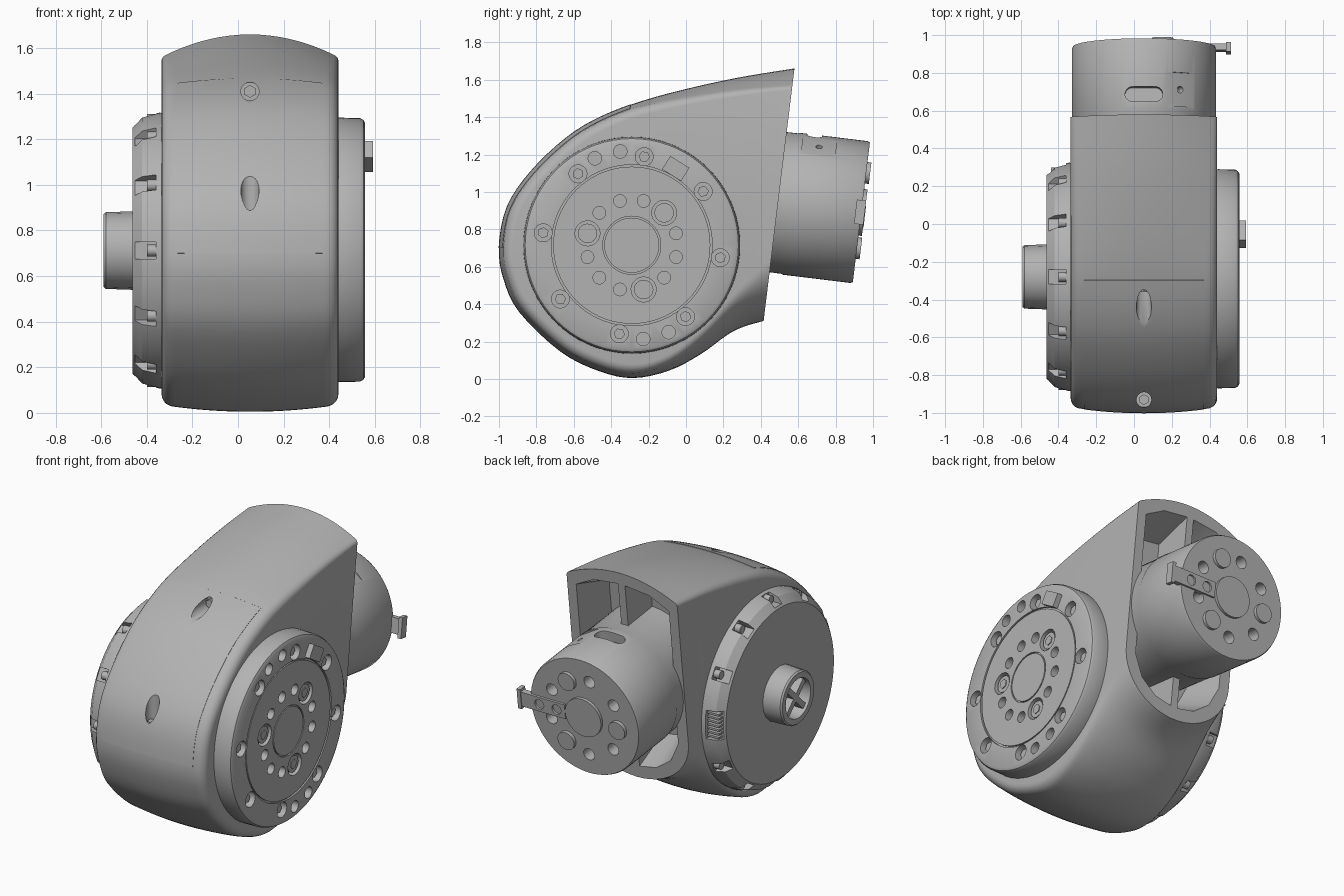
import bpy, bmesh, math
from mathutils import Matrix, Vector

if "Cube" in bpy.data.objects:
    bpy.data.objects.remove(bpy.data.objects["Cube"])

grey = bpy.data.materials.new("machined grey")
grey.use_nodes = True
grey.diffuse_color = (0.45, 0.45, 0.45, 1)
grey.node_tree.nodes["Principled BSDF"].inputs["Base Color"].default_value = grey.diffuse_color


def frame(x, y, z, origin):
    m = Matrix((x, y, z)).transposed().to_4x4()
    m.translation = origin
    return m


# Local frames: z points out of each face
MID, HALF = 0.0525, 0.3875
FLANGE = frame((0, 1, 0), (0, 0, 1), (1, 0, 0), (0, -0.29, 0.715))
COVER = frame((0, -1, 0), (0, 0, 1), (-1, 0, 0), (0, -0.28, 0.712))
STUB = frame((-1, 0, 0), (0, 0.121, 0.9926), (0, 0.9926, -0.121), (MID, 0.494, 0.945))


def turn(angle):
    return Matrix.Rotation(math.radians(angle), 4, 'Z')


def finish(name, bm):
    bmesh.ops.recalc_face_normals(bm, faces=bm.faces)
    mesh = bpy.data.meshes.new(name)
    bm.to_mesh(mesh)
    bm.free()
    mesh.materials.append(grey)
    ob = bpy.data.objects.new(name, mesh)
    bpy.context.collection.objects.link(ob)
    return ob


def add_cyl(bm, m, r, lo, hi, at=(0, 0), segs=20):
    place = m @ Matrix.Translation((at[0], at[1], (lo + hi) / 2))
    bmesh.ops.create_cone(bm, cap_ends=True, segments=segs, radius1=r, radius2=r, depth=hi - lo, matrix=place)


def add_box(bm, m, lo, hi):
    lo, hi = Vector(lo), Vector(hi)
    bmesh.ops.create_cube(bm, size=1, matrix=m @ Matrix.Translation((lo + hi) / 2) @ Matrix.Diagonal((*(hi - lo), 1)))


def add_prism(bm, m, pts, lo, hi, low_scale=1):
    a = [bm.verts.new(m @ Vector((x * low_scale, y * low_scale, lo))) for x, y in pts]
    b = [bm.verts.new(m @ Vector((x, y, hi))) for x, y in pts]
    bm.faces.new(a)
    bm.faces.new(b)
    for i in range(len(a)):
        bm.faces.new((a[i - 1], a[i], b[i], b[i - 1]))


def lathe(name, m, profile, segs=64):
    bm = bmesh.new()
    rings = []
    for r, h in profile:
        if r == 0:
            rings.append([bm.verts.new(m @ Vector((0, 0, h)))] * segs)
        else:
            rings.append([bm.verts.new(m @ turn(360 * k / segs) @ Vector((r, 0, h))) for k in range(segs)])
    for a, b in zip(rings, rings[1:]):
        for k in range(segs):
            bm.faces.new(list(dict.fromkeys((a[k - 1], a[k], b[k], b[k - 1]))))
    return finish(name, bm)


def cut(target, bm):
    tool = finish("cutter", bm)
    mod = target.modifiers.new("cut", 'BOOLEAN')
    mod.operation, mod.solver, mod.object = 'DIFFERENCE', 'EXACT', tool
    bpy.context.view_layer.update()
    deps = bpy.context.evaluated_depsgraph_get()
    mesh = bpy.data.meshes.new_from_object(target.evaluated_get(deps))
    target.modifiers.clear()
    if mesh.polygons:
        target.data = mesh
    bpy.data.objects.remove(tool)


# Housing outline in (y, z), smoothed by a spline
keys = [Vector(p) for p in (
    (0.58, 1.66), (0.3, 1.615), (0.02, 1.555), (-0.24, 1.485), (-0.46, 1.4), (-0.64, 1.29), (-0.83, 1.11),
    (-0.957, 0.92), (-1, 0.7), (-0.975, 0.53), (-0.89, 0.355), (-0.67, 0.145), (-0.46, 0.04), (-0.28, 0.005),
    (-0.09, 0.045), (0.075, 0.13), (0.22, 0.235), (0.31, 0.28), (0.415, 0.31))]
outline = []
for i in range(len(keys) - 1):
    p0, p1, p2, p3 = keys[max(i - 1, 0)], keys[i], keys[i + 1], keys[min(i + 2, len(keys) - 1)]
    for k in range(4):
        t = k / 4
        outline.append(p1 + t / 2 * (p2 - p0 + t * (2 * p0 - 5 * p1 + 4 * p2 - p3 + t * (3 * p1 - p0 - 3 * p2 + p3))))
outline.append(keys[-1])


def surface(p, t, lift=0):
    """Point on the crowned skin at outline point p, t from -1 to 1 across the width."""
    back = 0.415 + (p.y - 0.31) * 0.165 / 1.35
    s = min(max((p.x + 0.29) / (back + 0.29), 0), 1)
    target = Vector((-0.29, 0.71)).lerp(Vector((0.4944, 0.96)), s)
    r = 0.12 * (1 - 0.7 * s)
    e = max(0, (abs(t) - 1 + r) / r)
    edge = 0.045 * (1 - 0.7 * s) * (1 - math.sqrt(max(0, 1 - e * e)))
    if p.y > 0.9:
        inset = (0.03 + 0.07 * s) * t * t + edge
    else:
        inset = (1 - s * s) * (0.03 * t * t + edge) + s * s * 0.33 * (1 - math.sqrt(max(0, 1 - t * t)))
    q = p + (target - p).normalized() * (inset - lift)
    return Vector((MID + HALF * t, q.x, q.y))


bm = bmesh.new()
steps = [math.sin(k * math.pi / 28) for k in range(-14, 15)]
rows = [[bm.verts.new(surface(p, t)) for t in steps] for p in outline]
for a, b in zip(rows, rows[1:]):
    for k in range(len(steps) - 1):
        bm.faces.new((a[k], a[k + 1], b[k + 1], b[k]))
bm.faces.new([r[0] for r in rows])
bm.faces.new([r[-1] for r in rows])
bm.faces.new(rows[0] + rows[-1][::-1])
housing = finish("housing", bm)

# Hollow pockets around the outlet
bm = bmesh.new()
upper = ((0.025, 0.2), (0.025, 0.665), (0.2, 0.645), (0.335, 0.575), (0.335, 0.2))
lower = ((0.025, -0.2), (0.025, -0.58), (0.15, -0.555), (0.26, -0.475), (0.325, -0.34), (0.325, -0.2))
for side in (-1, 1):
    for pts in (upper, lower):
        add_prism(bm, STUB, [(side * x, y) for x, y in pts], -0.25, 0.05, 0.82)
cut(housing, bm)

# Raised front panel
bm = bmesh.new()
across = [(-0.265 + 0.635 * k / 16 - MID) / HALF for k in range(17)]
rows = [[bm.verts.new(surface(p, t, 0.002)) for t in across] for p in outline if p.x < -0.29 and p.y > 0.69]
low = [[bm.verts.new(v.co + Vector((0, 0.02, -0.01))) for v in r] for r in rows]
n, m = len(rows), len(across)
for g in (rows, low):
    for i in range(n - 1):
        for k in range(m - 1):
            bm.faces.new((g[i][k], g[i][k + 1], g[i + 1][k + 1], g[i + 1][k]))
rim = [(0, k) for k in range(m)] + [(i, m - 1) for i in range(1, n)]
rim += [(n - 1, k) for k in range(m - 2, -1, -1)] + [(i, 0) for i in range(n - 2, 0, -1)]
for (a, b), (c, d) in zip(rim, rim[1:] + rim[:1]):
    bm.faces.new((rows[a][b], rows[c][d], low[c][d], low[a][b]))
panel = finish("front_panel", bm)

# Screw bores, one level and one upright
LEVEL = frame((1, 0, 0), (0, 0, 1), (0, -1, 0), (MID, 0, 1.41))
UPRIGHT = Matrix.Translation((MID, -0.93, 0))
for part in (housing, panel):
    bm = bmesh.new()
    add_cyl(bm, LEVEL, 0.04, 0.33, 1.1)
    add_cyl(bm, UPRIGHT, 0.04, 0.86, 1.4)
    cut(part, bm)
bm = bmesh.new()
add_cyl(bm, LEVEL, 0.028, 0.3, 0.36, segs=6)
add_cyl(bm, UPRIGHT, 0.028, 0.83, 0.89, segs=6)
finish("panel_screws", bm)

# Output flange with grooves, bolt holes and bolts
flange = lathe("output_flange", FLANGE, [
    (0, 0.4), (0.575, 0.4), (0.58, 0.445), (0.578, 0.535), (0.57, 0.55), (0.555, 0.558), (0.43, 0.558), (0.43, 0.546),
    (0.42, 0.546), (0.42, 0.556), (0.155, 0.556), (0.155, 0.546), (0.147, 0.546), (0.147, 0.556), (0, 0.556)], 72)
holes, bolts = bmesh.new(), bmesh.new()
for k in range(8):
    spin = FLANGE @ turn(37 + 45 * k)
    add_cyl(holes, spin, 0.048, 0.51, 0.6, (0.478, 0))
    add_cyl(bolts, spin, 0.03, 0.5, 0.535, (0.478, 0), 6)
for a in (97, 113, 277, 293):
    add_cyl(holes, FLANGE @ turn(a), 0.036, 0.5, 0.6, (0.505, 0))
for k in range(12):
    spin = FLANGE @ turn(15 + 30 * k)
    large = k % 4 == 1
    add_cyl(holes, spin, 0.067 if large else 0.034, 0.51, 0.6, (0.245, 0))
    if large:
        add_cyl(bolts, spin, 0.052, 0.5, 0.545, (0.245, 0))
        add_cyl(bolts, spin, 0.03, 0.54, 0.55, (0.245, 0), 6)
cut(flange, holes)
finish("flange_bolts", bolts)
bm = bmesh.new()
add_box(bm, FLANGE @ Matrix.Translation((0.235, 0.41, 0)) @ turn(-32), (-0.06, -0.042, 0.53), (0.06, 0.042, 0.592))
finish("flange_key", bm)

# Side cover with notched rim
cover = lathe("side_cover", COVER, [(0, 0.3), (0.6, 0.3), (0.605, 0.345), (0.585, 0.42), (0.54, 0.462), (0, 0.462)], 72)
notches, bolts, ribs = bmesh.new(), bmesh.new(), bmesh.new()
for k in range(12):
    spin = COVER @ turn(30 * k)
    wide = 0.09 if k == 6 else 0.038
    add_box(notches, spin, (0.545, -wide, 0.36), (0.7, wide, 0.452))
    if k == 6:
        for j in range(-3, 4):
            add_box(ribs, spin, (0.53, j * 0.024 - 0.006, 0.34), (0.58, j * 0.024 + 0.006, 0.44))
    else:
        add_cyl(bolts, spin, 0.026, 0.33, 0.4, (0.572, 0), 12)
cut(cover, notches)
finish("cover_bolts", bolts)
finish("connector_ribs", ribs)

# Hollow hub with a cross inside
lathe("hub", COVER, [(0, 0.44), (0.173, 0.44), (0.168, 0.58), (0.16, 0.59), (0.125, 0.59), (0.115, 0.5), (0, 0.5)], 20)
bm = bmesh.new()
for a in (45, 135):
    add_box(bm, COVER @ turn(a), (-0.118, -0.018, 0.49), (0.118, 0.018, 0.575))
finish("hub_cross", bm)

# Outlet cylinder with holes and bosses on its end
outlet = lathe("outlet", STUB, [
    (0, -0.3), (0.375, -0.3), (0.378, 0.06), (0.382, 0.07), (0.382, 0.435), (0.376, 0.447), (0, 0.447)], 72)
holes, bosses = bmesh.new(), bmesh.new()
for k in range(3):
    spin = STUB @ turn(115 + 120 * k)
    add_cyl(bosses, spin, 0.058, 0.4, 0.468, (0.235, 0))
    for a in (-37, 37):
        add_cyl(holes, spin @ turn(a), 0.038, 0.36, 0.5, (0.25, 0))
add_cyl(bosses, STUB, 0.125, 0.4, 0.465, segs=32)
cut(outlet, holes)
finish("outlet_bosses", bosses)

# Slot, flat and small hole on top of the outlet
OUT = Matrix.Rotation(-math.pi / 2, 4, 'X')
stadium = [((0.06 if math.cos(a) > 0 else -0.06) + 0.04 * math.cos(a), 0.04 * math.sin(a))
           for a in (math.pi * (k + 0.5) / 8 for k in range(16))]
bm = bmesh.new()
add_prism(bm, STUB @ Matrix.Translation((0, 0, 0.15)) @ OUT, stadium, 0.32, 0.45)
cut(outlet, bm)
tilt = STUB @ turn(31)
bm = bmesh.new()
add_box(bm, tilt, (-0.09, 0.373, 0.09), (0.09, 0.45, 0.27))
cut(outlet, bm)
bm = bmesh.new()
add_cyl(bm, tilt @ Matrix.Translation((0, 0, 0.18)) @ OUT, 0.018, 0.33, 0.42)
cut(outlet, bm)

# Side tab across the outlet face
bm = bmesh.new()
add_box(bm, STUB, (-0.46, -0.048, 0.425), (-0.13, 0.048, 0.46))
tab = finish("side_tab", bm)
bm = bmesh.new()
for x in (-0.19, -0.31):
    add_cyl(bm, STUB, 0.032, 0.4, 0.5, (x, 0))
cut(tab, bm)
bm = bmesh.new()
add_box(bm, STUB, (-0.46, -0.065, 0.415), (-0.435, 0.065, 0.465))
finish("tab_lip", bm)

# Smooth shading with crisp edges
bpy.ops.object.select_all(action='DESELECT')
for ob in bpy.context.collection.objects:
    if ob.type == 'MESH' and grey.name in ob.data.materials:
        ob.select_set(True)
        bpy.context.view_layer.objects.active = ob
bpy.ops.object.shade_smooth_by_angle(angle=math.radians(32))
